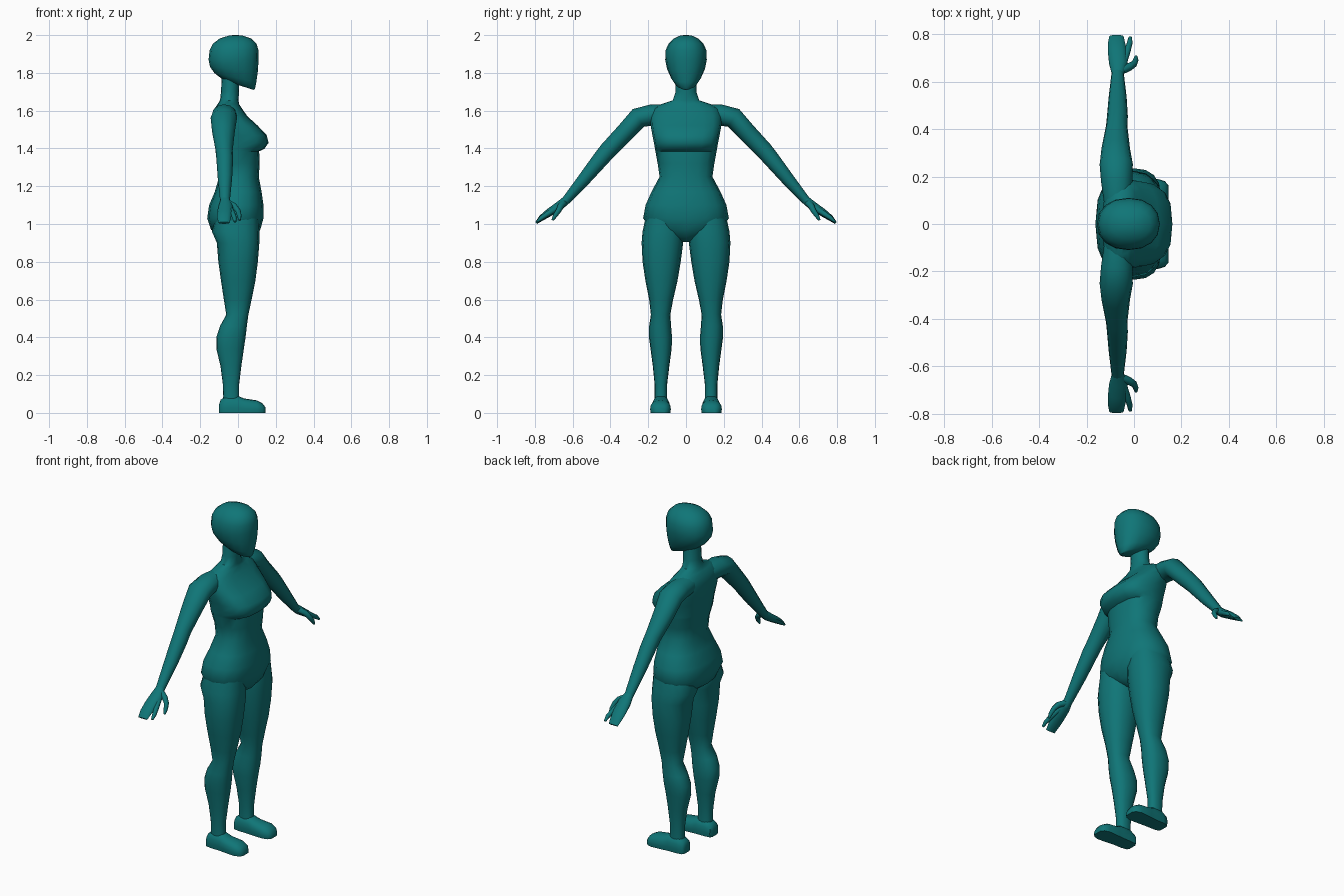
import bpy, bmesh, math
from mathutils import Vector

teal = bpy.data.materials.new("teal")
teal.diffuse_color = (0.005, 0.18, 0.185, 1)


def ring(c, u, v, n=16, p=2.0):
    """Superellipse of points around c with half axes u and v."""
    c, u, v = Vector(c), Vector(u), Vector(v)
    pts = []
    for i in range(n):
        a = 2 * math.pi * i / n
        ca, sa = math.cos(a), math.sin(a)
        pts.append(c + u * math.copysign(abs(ca) ** (2 / p), ca)
                   + v * math.copysign(abs(sa) ** (2 / p), sa))
    return pts


def loft(name, rings, mirror=False, angle=50, floor=False):
    """Skin a list of rings into a closed, smooth-shaded object."""
    bm = bmesh.new()
    rows = []
    for r in rings:
        rows.append([bm.verts.new((q.x, q.y, max(q.z, 0) if floor else q.z)) for q in r])
    n = len(rows[0])
    for a, b in zip(rows, rows[1:]):
        for i in range(n):
            j = (i + 1) % n
            bm.faces.new((a[i], a[j], b[j], b[i]))
    bm.faces.new(rows[0][::-1])
    bm.faces.new(rows[-1])
    bmesh.ops.recalc_face_normals(bm, faces=bm.faces[:])
    me = bpy.data.meshes.new(name)
    bm.to_mesh(me)
    bm.free()
    me.materials.append(teal)
    ob = bpy.data.objects.new(name, me)
    bpy.context.collection.objects.link(ob)
    if mirror:
        m = ob.modifiers.new("mirror", "MIRROR")
        m.use_axis = (False, True, False)
    bpy.ops.object.select_all(action="DESELECT")
    ob.select_set(True)
    bpy.context.view_layer.objects.active = ob
    bpy.ops.object.shade_smooth_by_angle(angle=math.radians(angle))
    return ob


def level(z, x0, x1, y0, y1, p=2.3, tilt=0.0):
    """Horizontal ring between two x and two y limits; tilt lifts its front."""
    return ring(((x0 + x1) / 2, (y0 + y1) / 2, z),
                ((x1 - x0) / 2, 0, tilt), (0, (y1 - y0) / 2, 0), p=p)


def limb(path, n=12):
    """Rings square to a path of (x, y, z, half width, half thickness)."""
    out = []
    for i, (x, y, z, w, t) in enumerate(path):
        a, b = path[max(i - 1, 0)], path[min(i + 1, len(path) - 1)]
        d = Vector((b[0] - a[0], b[1] - a[1], b[2] - a[2])).normalized()
        v = d.cross(Vector((1, 0, 0))).normalized()
        out.append(ring((x, y, z), v.cross(d) * w, v * t, n))
    return out


# Torso and neck: z, back, front, half width, squareness
torso = [
    (0.905, -0.03, 0.05, 0.03, 2), (0.93, -0.09, 0.09, 0.09, 2),
    (0.97, -0.143, 0.118, 0.185, 2.2), (1.03, -0.163, 0.135, 0.227, 2.4),
    (1.10, -0.153, 0.135, 0.214, 2.4), (1.17, -0.123, 0.125, 0.183, 2.4),
    (1.25, -0.10, 0.11, 0.14, 2.4), (1.32, -0.105, 0.115, 0.15, 2.4),
    (1.385, -0.12, 0.112, 0.162, 2.5), (1.398, -0.12, 0.14, 0.164, 2.8),
    (1.43, -0.125, 0.162, 0.17, 2.8), (1.47, -0.13, 0.152, 0.178, 2.8),
    (1.52, -0.135, 0.105, 0.187, 2.7), (1.57, -0.135, 0.05, 0.19, 2.5),
    (1.61, -0.125, 0.022, 0.175, 2.4), (1.635, -0.108, 0.005, 0.13, 2.2),
    (1.655, -0.095, 0.003, 0.07, 2), (1.70, -0.09, 0.005, 0.055, 2),
    (1.80, -0.085, 0.01, 0.055, 2)]
loft("torso", [level(z, b, f, -w, w, p) for z, b, f, w, p in torso])

# Head: z, back, front, half width, front tilt (chin hangs low)
head = [
    (1.728, -0.03, 0.082, 0.03, -0.018), (1.742, -0.085, 0.09, 0.055, -0.026),
    (1.775, -0.125, 0.097, 0.08, -0.024), (1.82, -0.148, 0.105, 0.1, -0.012),
    (1.87, -0.156, 0.109, 0.11, 0), (1.92, -0.15, 0.108, 0.108, 0),
    (1.955, -0.132, 0.098, 0.092, 0), (1.982, -0.097, 0.07, 0.065, 0),
    (1.997, -0.05, 0.025, 0.032, 0), (2.0, -0.025, 0.0, 0.01, 0)]
loft("head", [level(z, b, f, -w, w, 2.2, t) for z, b, f, w, t in head])

# Legs: z, back, front, inner y, outer y
leg = [
    (1.03, -0.12, 0.11, 0.02, 0.215), (0.96, -0.138, 0.113, 0.01, 0.23),
    (0.90, -0.112, 0.113, 0.015, 0.235), (0.80, -0.104, 0.105, 0.028, 0.23),
    (0.70, -0.09, 0.092, 0.045, 0.215), (0.60, -0.075, 0.072, 0.068, 0.195),
    (0.52, -0.062, 0.055, 0.083, 0.186), (0.46, -0.095, 0.047, 0.079, 0.195),
    (0.40, -0.115, 0.04, 0.074, 0.196), (0.34, -0.115, 0.031, 0.076, 0.188),
    (0.25, -0.093, 0.018, 0.088, 0.176), (0.15, -0.08, 0.006, 0.10, 0.166),
    (0.09, -0.078, 0.006, 0.10, 0.166), (0.03, -0.08, 0.01, 0.10, 0.166)]
loft("leg", [level(*r) for r in leg], mirror=True)

# Feet: x, height, half width, centre y; flattened on the floor
foot = [
    (-0.1, 0.045, 0.025, 0.132), (-0.092, 0.07, 0.04, 0.132),
    (-0.06, 0.09, 0.046, 0.133), (0.0, 0.09, 0.047, 0.133),
    (0.03, 0.077, 0.05, 0.134), (0.1, 0.066, 0.055, 0.135),
    (0.13, 0.05, 0.046, 0.135), (0.145, 0.03, 0.028, 0.135)]
loft("foot", [ring((x, y, h * 0.3), (0, w, 0), (0, 0, h * 0.7), 16, 2.4)
              for x, h, w, y in foot], mirror=True, floor=True)

# Arms, shoulder to wrist
loft("arm", limb([
    (-0.07, 0.08, 1.575, 0.055, 0.055), (-0.073, 0.18, 1.577, 0.066, 0.057),
    (-0.075, 0.252, 1.562, 0.07, 0.055), (-0.077, 0.32, 1.487, 0.06, 0.05),
    (-0.073, 0.415, 1.388, 0.045, 0.046), (-0.07, 0.455, 1.34, 0.044, 0.043),
    (-0.069, 0.535, 1.242, 0.038, 0.035), (-0.069, 0.635, 1.125, 0.026, 0.023),
    (-0.069, 0.66, 1.10, 0.026, 0.02)]), mirror=True)

# Hands: closed fingers, loose finger and thumb
loft("hand", limb([
    (-0.069, 0.63, 1.13, 0.024, 0.022), (-0.066, 0.675, 1.093, 0.039, 0.024),
    (-0.07, 0.725, 1.06, 0.04, 0.021), (-0.074, 0.765, 1.032, 0.036, 0.016),
    (-0.074, 0.793, 1.006, 0.03, 0.007)]), mirror=True)
loft("finger", limb([
    (-0.045, 0.675, 1.09, 0.014, 0.016), (-0.028, 0.73, 1.055, 0.014, 0.014),
    (-0.018, 0.765, 1.032, 0.012, 0.012), (-0.016, 0.788, 1.012, 0.007, 0.006)], 8),
    mirror=True)
loft("thumb", limb([
    (-0.06, 0.645, 1.115, 0.018, 0.018), (-0.02, 0.663, 1.095, 0.017, 0.017),
    (0.0, 0.675, 1.07, 0.014, 0.014), (0.007, 0.692, 1.045, 0.012, 0.012),
    (0.009, 0.707, 1.02, 0.006, 0.006)], 8), mirror=True)
